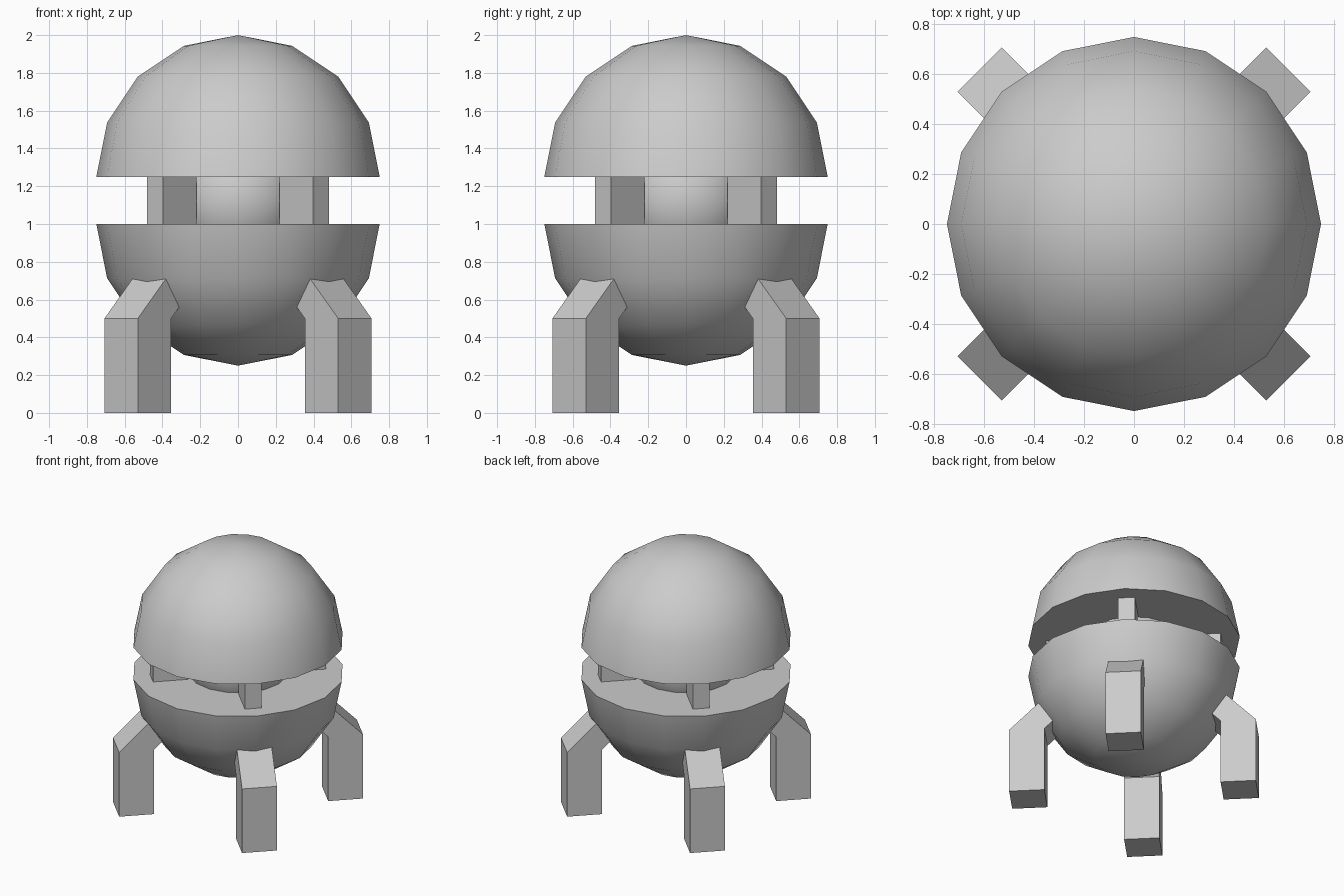
import bpy, bmesh, math
from mathutils import Vector

if "Cube" in bpy.data.objects:
    bpy.data.objects.remove(bpy.data.objects["Cube"])


def finish(bm, name, smooth=False):
    bmesh.ops.recalc_face_normals(bm, faces=bm.faces)
    mesh = bpy.data.meshes.new(name)
    bm.to_mesh(mesh)
    bm.free()
    obj = bpy.data.objects.new(name, mesh)
    bpy.context.collection.objects.link(obj)
    if smooth:
        bpy.ops.object.select_all(action='DESELECT')
        obj.select_set(True)
        bpy.context.view_layer.objects.active = obj
        bpy.ops.object.shade_smooth_by_angle(angle=math.radians(40))
    return obj


def ball(name, radius, z, half=0):
    """Sphere, or a capped half of it: half = 1 upper, -1 lower."""
    bm = bmesh.new()
    bmesh.ops.create_uvsphere(bm, u_segments=16, v_segments=8, radius=radius)
    if half:
        cut = [v for v in bm.verts if v.co.z * half < -0.001]
        bmesh.ops.delete(bm, geom=cut, context='VERTS')
        bmesh.ops.holes_fill(bm, edges=[e for e in bm.edges if e.is_boundary], sides=0)
    bmesh.ops.translate(bm, verts=bm.verts, vec=(0, 0, z))
    return finish(bm, name, smooth=True)


def radial_prism(name, profile, width, angle):
    """Extrude an (r, z) profile sideways and turn it around the z axis."""
    bm = bmesh.new()
    face = bm.faces.new([bm.verts.new((r, -width / 2, z)) for r, z in profile])
    side = bmesh.ops.extrude_face_region(bm, geom=[face])['geom']
    moved = [g for g in side if isinstance(g, bmesh.types.BMVert)]
    bmesh.ops.translate(bm, verts=moved, vec=Vector((0, width, 0)))
    obj = finish(bm, name)
    obj.rotation_euler.z = angle
    return obj


# Split shell and inner core
ball("upper_dome", 0.75, 1.25, 1)
ball("lower_bowl", 0.75, 1.0, -1)
ball("core", 0.375, 1.125)

# Bent legs and the struts that hold the dome above the bowl
leg = [(0.625, 0), (0.875, 0), (0.875, 0.5), (0.6, 0.775), (0.35, 0.775), (0.625, 0.5)]
strut = [(0.37, 1.0), (0.62, 1.0), (0.62, 1.25), (0.37, 1.25)]
for i, place in enumerate(["back_right", "back_left", "front_left", "front_right"]):
    angle = math.radians(45 + 90 * i)
    radial_prism(place + "_leg", leg, 0.25, angle)
    radial_prism(place + "_strut", strut, 0.12, angle)
